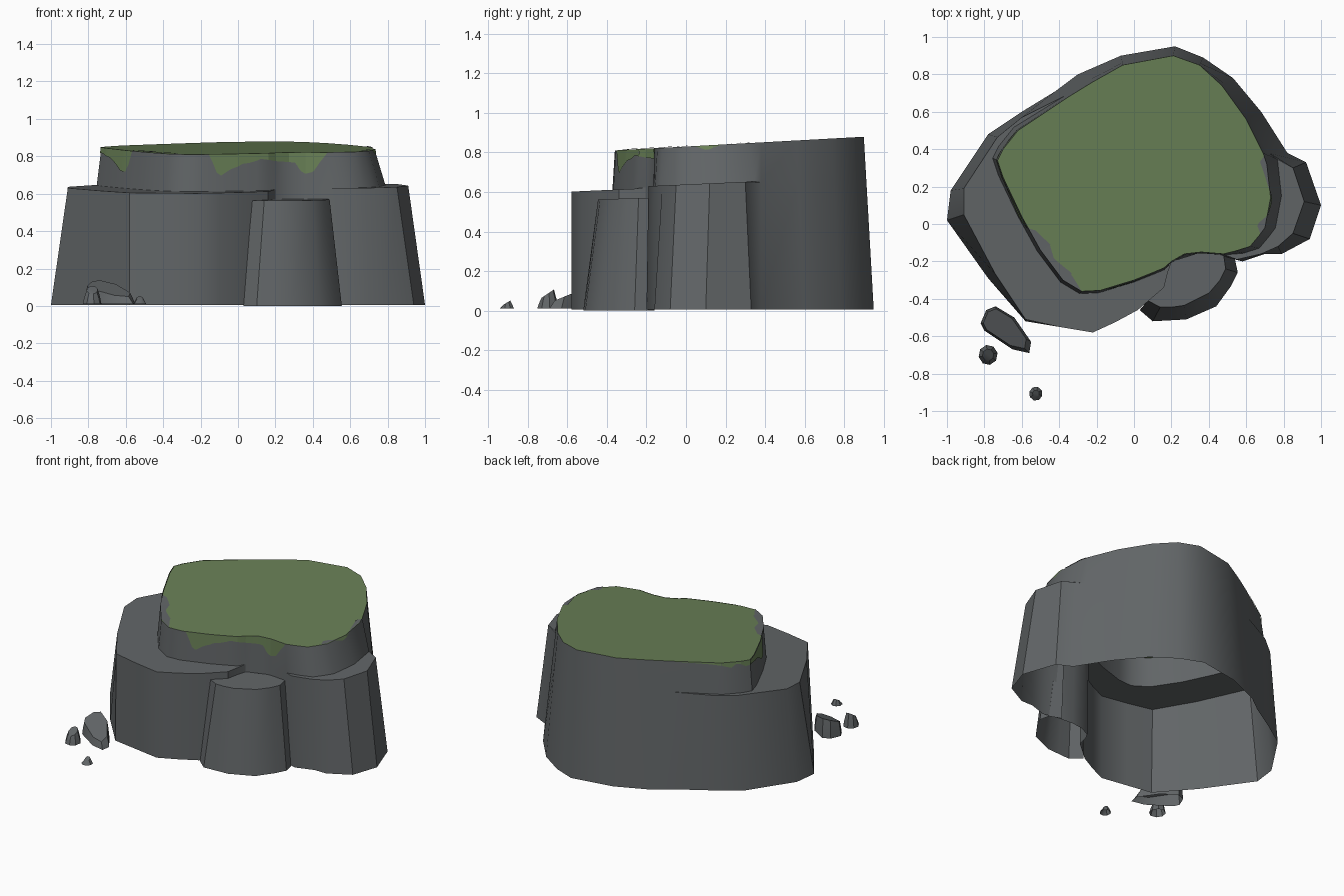
import bpy, bmesh, math
from mathutils import Vector

if "Cube" in bpy.data.objects:
    bpy.data.objects.remove(bpy.data.objects["Cube"])


def material(name, col):
    m = bpy.data.materials.new(name)
    m.diffuse_color = (*col, 1)
    m.use_nodes = True
    m.node_tree.nodes["Principled BSDF"].inputs["Base Color"].default_value = m.diffuse_color
    return m


STONE = material("stone_grey", (0.12, 0.13, 0.135))
GRASS = material("grass_green", (0.14, 0.215, 0.092))


def finish(bm, name, mats, smooth=35):
    bmesh.ops.remove_doubles(bm, verts=bm.verts, dist=0.0005)
    me = bpy.data.meshes.new(name)
    bm.to_mesh(me)
    bm.free()
    for m in mats:
        me.materials.append(m)
    ob = bpy.data.objects.new(name, me)
    bpy.context.collection.objects.link(ob)
    bpy.ops.object.select_all(action='DESELECT')
    bpy.context.view_layer.objects.active = ob
    ob.select_set(True)
    bpy.ops.object.shade_smooth_by_angle(angle=math.radians(smooth))
    return ob


def loft(name, rings, wall_count=None, cap_mat=None):
    """Skin rings from bottom to top, cap the top, leave the bottom open."""
    bm = bmesh.new()
    vs = [[bm.verts.new(p) for p in r] for r in rings]
    n = len(rings[0])
    for a, b in zip(vs, vs[1:]):
        for i in range(wall_count or n):
            j = (i + 1) % n
            bm.faces.new((a[i], a[j], b[j], b[i]))
    cap = bm.faces.new(vs[-1])
    if cap_mat:
        cap.material_index = 1
    return finish(bm, name, [STONE, cap_mat] if cap_mat else [STONE])


# Outlines of the cliff, counterclockwise from the back left
TOP = [(-.35, .68), (-.62, .5), (-.7, .4), (-.73, .34), (-.7, .25), (-.6, .04),
       (-.5, -.14), (-.38, -.3), (-.28, -.36), (-.18, -.355), (0, -.3), (.1, -.26),
       (.16, -.235), (.2, -.2), (.27, -.16), (.36, -.15), (.48, -.16), (.54, -.145),
       (.62, -.12), (.67, -.06), (.7, -.02), (.73, .14), (.71, .32), (.69, .38),
       (.6, .56), (.47, .74), (.35, .85), (.21, .9), (-.06, .85), (-.22, .76)]
BASE = [(-.42, .71), (-.6, .6), (-.78, .48), (-.98, .18), (-1, .02), (-.78, -.29),
        (-.58, -.52), (-.4, -.55), (-.22, -.58), (-.1, -.525), (.02, -.46), (.16, -.34),
        (.18, -.26), (.2, -.22), (.28, -.18), (.36, -.17), (.5, -.18), (.58, -.2),
        (.7, -.16), (.79, -.16), (.94, -.08), (1, .1), (.92, .33), (.82, .38),
        (.68, .6), (.53, .78), (.37, .89), (.22, .95), (-.07, .9), (-.3, .8)]
# Outer rim of the two ledges, by column; other columns are plain wall
LEFT_RIM = [(-.6, .57), (-.73, .465), (-.91, .19), (-.91, .05), (-.74, -.27), (-.58, -.51),
            (-.4, -.55), (-.22, -.58), (-.1, -.525), (.02, -.46), (.16, -.34), (.18, -.26)]
RIGHT_RIM = [(.55, -.19), (.68, -.16), (.77, -.12), (.85, -.05), (.91, .12), (.85, .3)]
RIM = {1 + i: p for i, p in enumerate(LEFT_RIM)}
RIM.update({17 + i: p for i, p in enumerate(RIGHT_RIM)})


def top_z(y):
    return 0.83 + 0.055 * y


def ledge_z(y, x=0):
    return (0.638 if x > 0.4 else 0.628) + 0.045 * y


base, outer, inner, top = [], [], [], []
for i, (t, b) in enumerate(zip(TOP, BASE)):
    T, B = Vector((*t, top_z(t[1]))), Vector((*b, 0.005))
    if i in RIM:
        x, y = RIM[i]
        k = 1.08 if i > 16 else 1.035
        O = Vector((x, y, ledge_z(y, x)))
        I = Vector((t[0] * k, t[1] * k, ledge_z(t[1] * k, x)))
    else:
        O = I = T.lerp(B, 0.24)
    base.append(B), outer.append(O), inner.append(I), top.append(T)

loft("cliff_body", [base, outer, inner, top], cap_mat=GRASS)

# Grass drips: (column, depth); negative depth bares stone on the top edge
EDGE = [(0, 0), (.8, .01), (1.5, .035), (1.8, .01), (2.5, .035), (3.2, .03), (3.8, .035),
        (4.3, .05), (4.6, .08), (4.9, .115), (5.2, .11), (5.35, 0), (5.5, -.03), (6, -.06),
        (6.4, -.03), (7, -.06), (7.6, -.025), (8, 0), (9.2, 0), (9.3, .09), (9.5, .115),
        (9.8, .08), (10.2, .055), (10.6, .05), (11.3, .03), (13, .045), (14.4, .055),
        (14.7, .1), (15, .115), (15.35, .105), (15.6, .06), (16, 0), (19.2, 0),
        (19.7, -.04), (20.1, -.04), (20.4, 0), (20.8, .025), (21.2, 0), (22, -.03),
        (22.4, -.03), (22.7, 0), (30, 0)]


def depth(u):
    for (a, da), (b, db) in zip(EDGE, EDGE[1:]):
        if a <= u <= b:
            return da + (db - da) * (u - a) / (b - a)
    return 0


def edge_strip(name, sign, mat):
    """Thin plate along the cliff edge, hanging down (1) or lying inward (-1)."""
    bm = bmesh.new()
    n, steps, lift = len(top), 8, 0.004
    for i in range(n):
        j = (i + 1) % n
        e = top[j] - top[i]
        out = Vector((e.y, -e.x, 0)).normalized()
        prev = None
        for s in range(steps + 1):
            f = s / steps
            d = sign * depth(i + f)
            T, I = top[i].lerp(top[j], f), inner[i].lerp(inner[j], f)
            if sign > 0:
                p = T + out * lift
                q = T.lerp(I, max(d, 0) / (T.z - I.z)) + out * lift
            else:
                p = T + Vector((0, 0, lift))
                q = p - out * max(d, 0)
            cur = (p, q, d)
            if prev and max(d, prev[2]) > 0.002:
                pts = (prev[0], prev[1], q, p)
                bm.faces.new([bm.verts.new(c) for c in pts])
            prev = cur
    bmesh.ops.remove_doubles(bm, verts=bm.verts, dist=0.0005)
    finish(bm, name, [mat])


edge_strip("grass_drips", 1, GRASS)
edge_strip("bare_stone_edge", -1, STONE)

# Front pillar: the walls stop where it joins the cliff
P_BASE = [(.1, -.38), (.03, -.46), (.1, -.52), (.19, -.515), (.28, -.51), (.44, -.44),
          (.52, -.33), (.555, -.26), (.54, -.19), (.46, -.16), (.36, -.15), (.2, -.2)]
P_TOP = [(.12, -.34), (.075, -.41), (.14, -.445), (.2, -.445), (.27, -.435), (.4, -.37),
         (.46, -.3), (.49, -.24), (.48, -.17), (.44, -.155), (.36, -.15), (.2, -.2)]
loft("front_pillar", [[(x, y, 0) for x, y in P_BASE],
                      [(x, y, .57 + .03 * (y + .2)) for x, y in P_TOP]], wall_count=9)


# Fallen rocks beside the cliff
def rock(name, outline, height, slope, shrink, shift=(0, 0)):
    n = len(outline)
    cx, cy = sum(p[0] for p in outline) / n, sum(p[1] for p in outline) / n
    rings = [[(x, y, 0.01) for x, y in outline]]
    for k, f in ((1 - (1 - shrink) * .4, .55), (shrink, 1)):
        rings.append([(cx + (x - cx) * k + shift[0] * f, cy + (y - cy) * k + shift[1] * f,
                       (height + slope * (y - cy)) * f) for x, y in outline])
    loft(name, rings)


def blob(x, y, r, turn):
    return [(x + r * math.cos(a) * .95, y + r * math.sin(a))
            for a in (turn + i * math.tau / 8 for i in range(8))]


rock("large_fallen_rock", [(-.82, -.53), (-.8, -.57), (-.65, -.67), (-.56, -.69), (-.55, -.63),
                           (-.64, -.5), (-.74, -.44), (-.79, -.46)], .095, .35, .85, (-.005, .005))
rock("medium_fallen_rock", blob(-.78, -.70, .054, .2), .085, .4, .6)
rock("small_fallen_rock", blob(-.525, -.907, .038, .5), .04, .3, .5)
